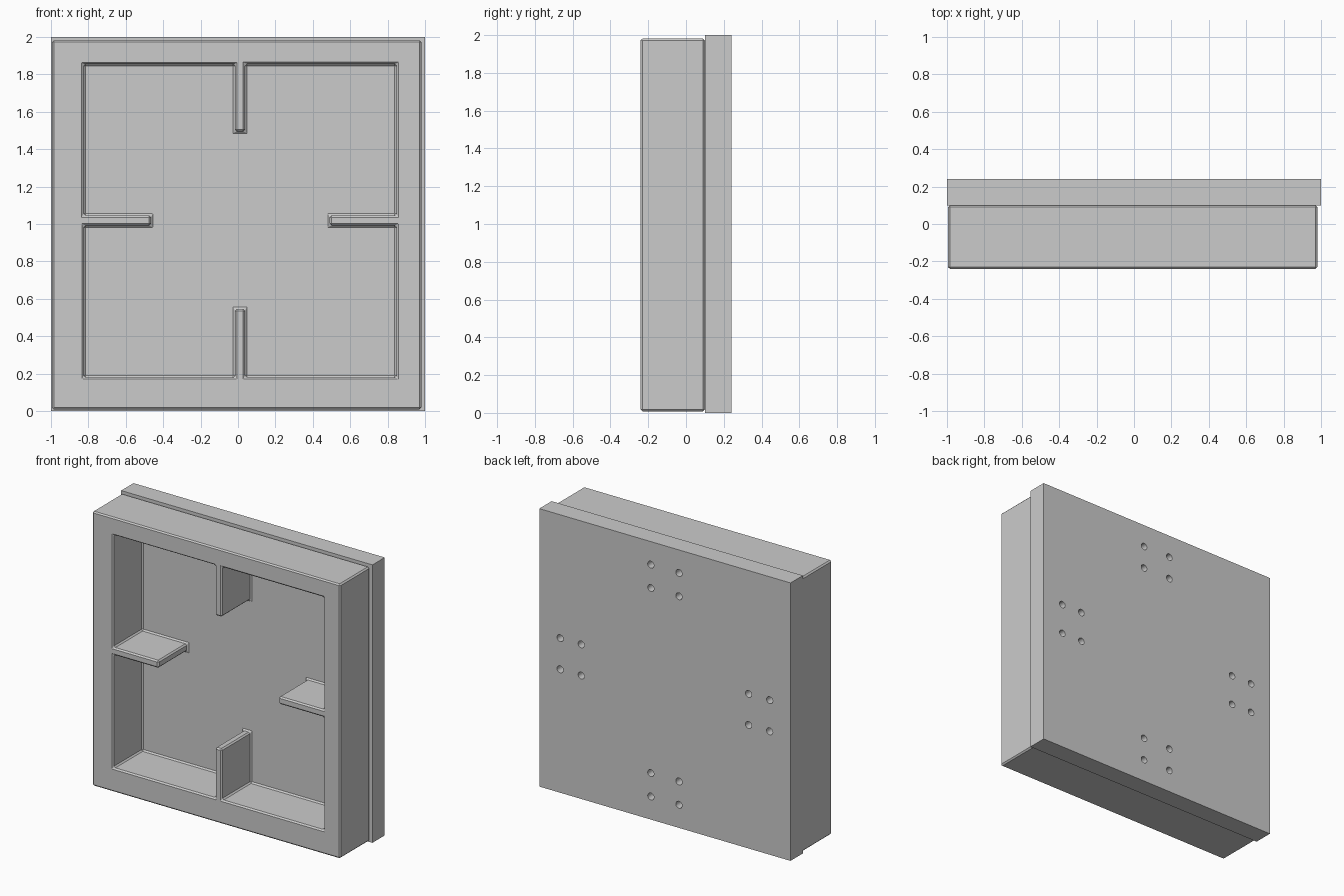
import bpy, bmesh
from mathutils import Matrix, Vector

if "Cube" in bpy.data.objects:
    bpy.data.objects.remove(bpy.data.objects["Cube"])


def new_object(name, bm):
    bmesh.ops.recalc_face_normals(bm, faces=bm.faces)
    mesh = bpy.data.meshes.new(name)
    bm.to_mesh(mesh)
    bm.free()
    obj = bpy.data.objects.new(name, mesh)
    bpy.context.collection.objects.link(obj)
    return obj


def prism(name, outline, y0, y1):
    """Extrude an x-z outline from y0 to y1."""
    bm = bmesh.new()
    face = bm.faces.new([bm.verts.new((x, y0, z)) for x, z in outline])
    ext = bmesh.ops.extrude_face_region(bm, geom=[face])
    verts = [v for v in ext["geom"] if isinstance(v, bmesh.types.BMVert)]
    bmesh.ops.translate(bm, verts=verts, vec=(0, y1 - y0, 0))
    return new_object(name, bm)


def rect(x0, x1, z0, z1):
    return [(x0, z0), (x1, z0), (x1, z1), (x0, z1)]


def apply_modifiers(obj):
    bpy.context.view_layer.objects.active = obj
    for mod in list(obj.modifiers):
        bpy.ops.object.modifier_apply(modifier=mod.name)


def cut(obj, cutter):
    mod = obj.modifiers.new("cut", "BOOLEAN")
    mod.operation = "DIFFERENCE"
    mod.solver = "EXACT"
    mod.object = cutter
    apply_modifiers(obj)
    bpy.data.objects.remove(cutter)


# Front frame: block with a pocket that leaves four ribs standing
frame = prism("front_frame", rect(-0.995, 0.98, 0.008, 1.982), -0.24, 0.10)
L, R, B, T = -0.825, 0.848, 0.18, 1.855
r0, r1 = -0.016, 0.038      # upright ribs, x range
s0, s1 = 0.992, 1.046       # level ribs, z range
pocket = [
    (L, B), (r0, B), (r0, 0.545), (r1, 0.545), (r1, B),
    (R, B), (R, s0), (0.49, s0), (0.49, s1), (R, s1),
    (R, T), (r1, T), (r1, 1.495), (r0, 1.495), (r0, T),
    (L, T), (L, s1), (-0.465, s1), (-0.465, s0), (L, s0),
]
cut(frame, prism("pocket_cutter", pocket, -0.4, 0.09))

# Small chamfer on every edge, fillet where the ribs meet the floor
bevel = frame.modifiers.new("bevel", "BEVEL")
bevel.width = 0.01
bevel.segments = 1
bevel.limit_method = "ANGLE"
apply_modifiers(frame)

# Back plate with four groups of four screw holes
plate = prism("back_plate", rect(-1, 1, 0, 2), 0.10, 0.24)
bm = bmesh.new()
upright = Matrix.Rotation(1.5707963, 4, "X")
for gx, gz, dx, dz in ((0, 0.75, 0.112, 0.084), (0, -0.75, 0.112, 0.084),
                       (0.75, 0, 0.084, 0.112), (-0.75, 0, 0.084, 0.112)):
    for sx in (-1, 1):
        for sz in (-1, 1):
            pos = Vector((gx + sx * dx, 0.24, 1 + gz + sz * dz))
            bmesh.ops.create_cone(bm, cap_ends=True, segments=24, radius1=0.025,
                                  radius2=0.025, depth=0.16,
                                  matrix=Matrix.Translation(pos) @ upright)
cut(plate, new_object("hole_cutter", bm))
